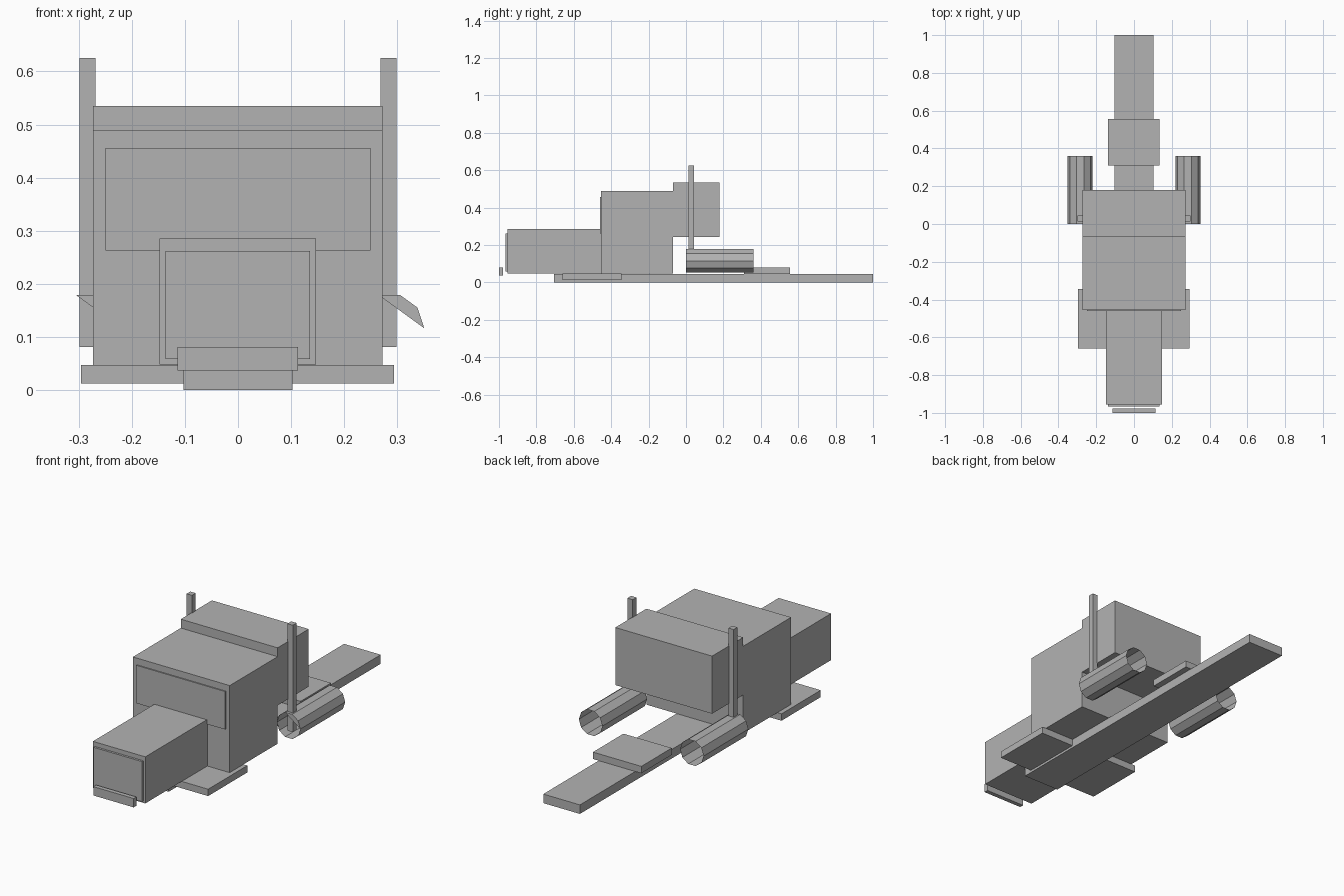
import bpy, bmesh, math

if "Cube" in bpy.data.objects:
    bpy.data.objects.remove(bpy.data.objects["Cube"])

grey = bpy.data.materials.new("light_grey")
grey.diffuse_color = (0.45, 0.45, 0.45, 1)
grey.use_nodes = True
grey.node_tree.nodes["Principled BSDF"].inputs["Base Color"].default_value = grey.diffuse_color


def finish(name, bm):
    mesh = bpy.data.meshes.new(name)
    bm.to_mesh(mesh)
    bm.free()
    mesh.materials.append(grey)
    ob = bpy.data.objects.new(name, mesh)
    bpy.context.collection.objects.link(ob)
    return ob


def box(name, x, y, z):
    """Box from (min, max) ranges on each axis."""
    bm = bmesh.new()
    bmesh.ops.create_cube(bm, size=1)
    for v in bm.verts:
        for i, (lo, hi) in enumerate((x, y, z)):
            v.co[i] = hi if v.co[i] > 0 else lo
    return finish(name, bm)


def tank(name, cx, cz, r, y0, y1, sides=10):
    """Open ten-sided tube along y, with only part of the front end covered."""
    bm = bmesh.new()
    rings = []
    for y in (y0, y1):
        rings.append([bm.verts.new((cx + r * math.cos(math.tau * i / sides), y,
                                    cz + r * math.sin(math.tau * i / sides)))
                      for i in range(sides)])
    front, back = rings
    for i in range(sides):
        j = (i + 1) % sides
        bm.faces.new((front[i], front[j], back[j], back[i]))
    bm.faces.new(front[:4])
    bmesh.ops.recalc_face_normals(bm, faces=bm.faces)
    # make sure the tube wall points outward
    bm.faces.ensure_lookup_table()
    f = bm.faces[0]
    c = f.calc_center_median()
    if f.normal.x * (c.x - cx) + f.normal.z * (c.z - cz) < 0:
        bmesh.ops.reverse_faces(bm, faces=bm.faces)
    return finish(name, bm)


# chassis
box("frame_rail", (-0.103, 0.103), (-0.705, 1.0), (0.0, 0.046))
box("step_plate", (-0.296, 0.294), (-0.66, -0.345), (0.012, 0.047))
box("hitch_plate", (-0.137, 0.135), (0.31, 0.555), (0.046, 0.081))

# body
box("hood", (-0.148, 0.147), (-0.955, -0.455), (0.048, 0.285))
box("cab", (-0.273, 0.272), (-0.455, -0.07), (0.047, 0.49))
box("sleeper", (-0.273, 0.272), (-0.07, 0.18), (0.242, 0.535))
box("windshield", (-0.25, 0.25), (-0.461, -0.455), (0.263, 0.456))
box("grille", (-0.137, 0.136), (-0.966, -0.955), (0.058, 0.262))
box("bumper", (-0.114, 0.113), (-1.0, -0.978), (0.036, 0.081))

# exhaust stacks and fuel tanks on both sides
for side, s in (("left", -1), ("right", 1)):
    box(side + "_exhaust_stack", tuple(sorted((s * 0.269, s * 0.299))),
        (0.014, 0.044), (0.081, 0.625))
    tank(side + "_fuel_tank", s * 0.285, 0.116, 0.066, 0.0, 0.36)
